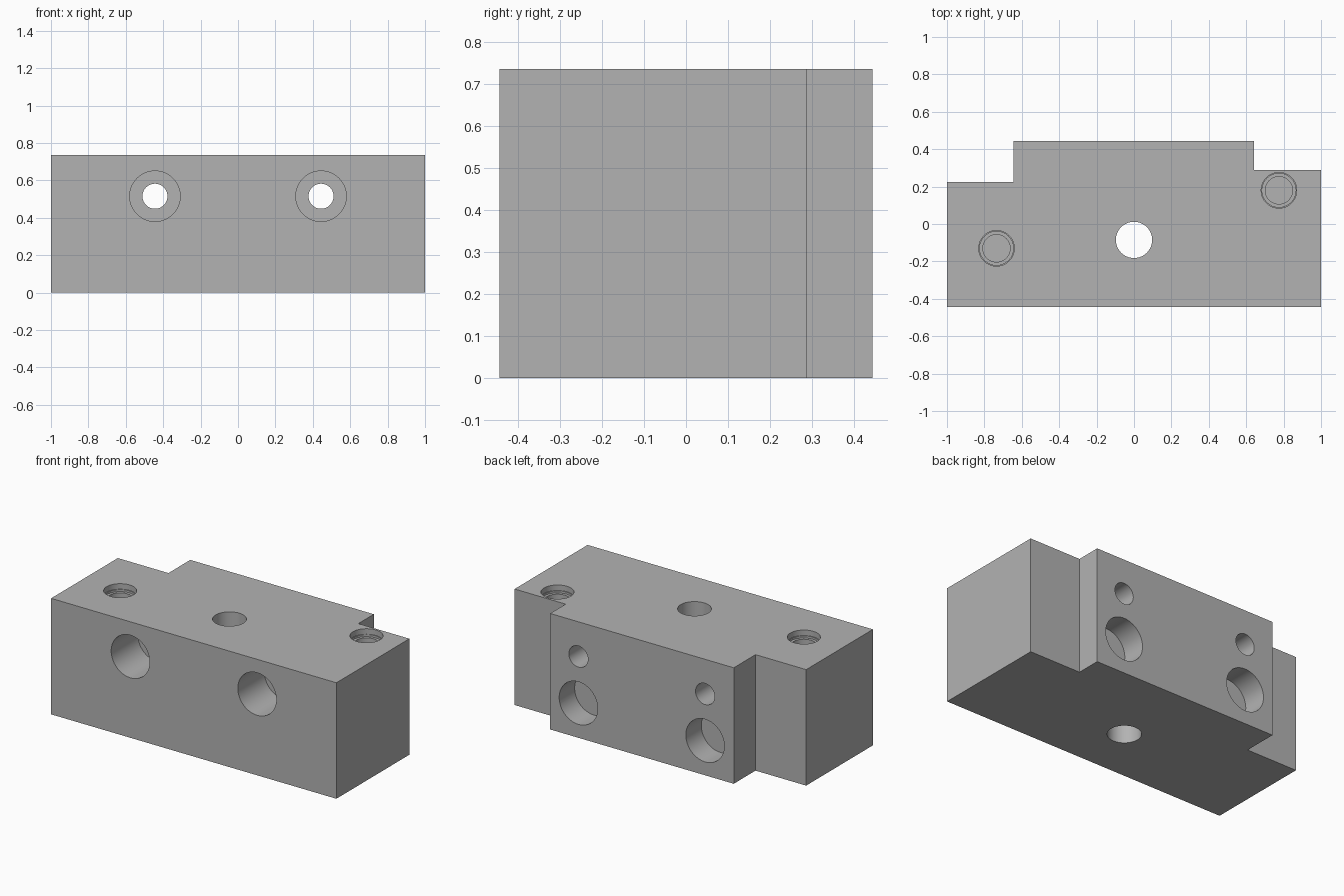
import bpy
import bmesh
import math
from mathutils import Vector

default = bpy.data.objects.get("Cube")
if default:
    bpy.data.objects.remove(default, do_unlink=True)

HEIGHT = 0.735
FRONT, BACK = -0.443, 0.443
SEGMENTS = 64

grey = bpy.data.materials.new("machined_grey")
grey.use_nodes = True
colour = (0.45, 0.45, 0.45, 1)
grey.diffuse_color = colour
grey.node_tree.nodes["Principled BSDF"].inputs["Base Color"].default_value = colour


def add_object(name, bm):
    bmesh.ops.recalc_face_normals(bm, faces=bm.faces)
    mesh = bpy.data.meshes.new(name)
    bm.to_mesh(mesh)
    bm.free()
    mesh.materials.append(grey)
    obj = bpy.data.objects.new(name, mesh)
    bpy.context.collection.objects.link(obj)
    return obj


def extruded_block(name, outline, height):
    bm = bmesh.new()
    face = bm.faces.new([bm.verts.new((x, y, 0)) for x, y in outline])
    top = bmesh.ops.extrude_face_region(bm, geom=[face])["geom"]
    verts = [v for v in top if isinstance(v, bmesh.types.BMVert)]
    bmesh.ops.translate(bm, verts=verts, vec=(0, 0, height))
    return add_object(name, bm)


def stepped_drill(name, start, direction, steps):
    """Turned cutter: steps are (radius, depth reached) from the surface inward."""
    profile, depth = [], -0.05
    for radius, end in steps:
        profile += [(radius, depth), (radius, end)]
        depth = end
    bm = bmesh.new()
    rings = []
    for radius, z in profile:
        angles = [2 * math.pi * i / SEGMENTS for i in range(SEGMENTS)]
        rings.append([bm.verts.new((radius * math.cos(a), radius * math.sin(a), z))
                      for a in angles])
    for low, high in zip(rings, rings[1:]):
        for i in range(SEGMENTS):
            j = (i + 1) % SEGMENTS
            bm.faces.new((low[i], low[j], high[j], high[i]))
    bm.faces.new(rings[0])
    bm.faces.new(rings[-1])
    turn = Vector(direction).to_track_quat("Z", "Y").to_matrix()
    for v in bm.verts:
        v.co = turn @ v.co + Vector(start)
    cutter = add_object(name, bm)
    cutter.hide_render = True
    return cutter


# Block with an uneven step at each back corner
block = extruded_block("mounting_block", [
    (-1, FRONT), (1, FRONT), (1, 0.288), (0.642, 0.288),
    (0.642, BACK), (-0.645, BACK), (-0.645, 0.225), (-1, 0.225)], HEIGHT)

cutters = []
for x in (-0.444, 0.444):
    # Counterbored bolt holes running front to back
    cutters.append(stepped_drill("bolt_hole_cutter", (x, FRONT, 0.515), (0, 1, 0),
                                 [(0.135, 0.267), (0.067, 0.95)]))
    # Blind pockets in the back face
    cutters.append(stepped_drill("back_pocket_cutter", (x, BACK, 0.22), (0, -1, 0),
                                 [(0.135, 0.155)]))

# Vertical through hole
cutters.append(stepped_drill("centre_hole_cutter", (0, -0.085, HEIGHT), (0, 0, -1),
                             [(0.097, 0.8)]))

# Stepped blind holes in the top
for x, y in ((0.775, 0.18), (-0.735, -0.13)):
    cutters.append(stepped_drill("top_hole_cutter", (x, y, HEIGHT), (0, 0, -1),
                                 [(0.095, 0.035), (0.09, 0.048), (0.073, 0.4)]))

# Drill the block
for cutter in cutters:
    mod = block.modifiers.new("drill", "BOOLEAN")
    mod.operation = "DIFFERENCE"
    mod.solver = "EXACT"
    mod.object = cutter

bpy.ops.object.select_all(action="DESELECT")
block.select_set(True)
bpy.context.view_layer.objects.active = block
for mod in list(block.modifiers):
    bpy.ops.object.modifier_apply(modifier=mod.name)
for cutter in cutters:
    bpy.data.objects.remove(cutter, do_unlink=True)
bpy.ops.object.shade_smooth_by_angle(angle=math.radians(30))
